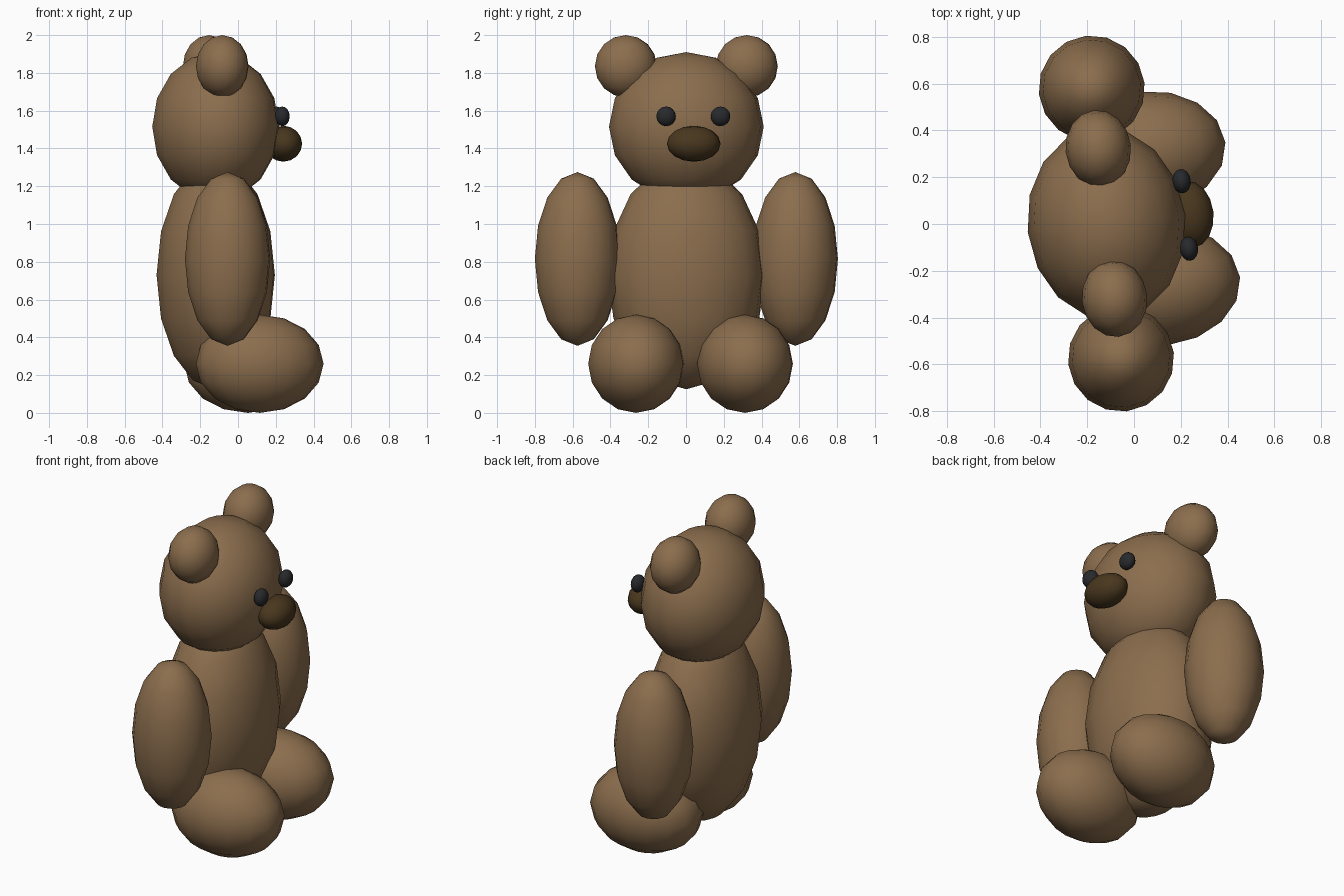
import bpy
import math
from mathutils import Matrix

cube = bpy.data.objects.get("Cube")
if cube:
    bpy.data.objects.remove(cube, do_unlink=True)


def make_material(name, color):
    mat = bpy.data.materials.new(name)
    mat.use_nodes = True
    mat.diffuse_color = (*color, 1)
    mat.node_tree.nodes["Principled BSDF"].inputs["Base Color"].default_value = (*color, 1)
    return mat


fur = make_material("brown fur", (0.26, 0.155, 0.075))
nose_brown = make_material("dark brown nose", (0.066, 0.038, 0.013))
eye_black = make_material("black eyes", (0.021, 0.022, 0.025))

# The whole bear sits turned slightly: local x is forward, local y is its left
placement = Matrix.Translation((-0.118, 0.002, 0)) @ Matrix.Rotation(math.radians(6.2), 4, "Z")


def ellipsoid(name, center, radii, mat):
    bpy.ops.mesh.primitive_uv_sphere_add(segments=16, ring_count=8, radius=1)
    obj = bpy.context.object
    obj.name = name
    obj.data.name = name
    obj.data.transform(Matrix.Diagonal((*radii, 1)))
    obj.matrix_world = placement @ Matrix.Translation(center)
    obj.data.materials.append(mat)
    bpy.ops.object.shade_smooth()
    return obj


def pair(name, center, radii, mat):
    x, y, z = center
    ellipsoid("left_" + name, (x, y, z), radii, mat)
    ellipsoid("right_" + name, (x, -y, z), radii, mat)


# Torso, head and muzzle
ellipsoid("body", (0, 0, 0.73), (0.315, 0.42, 0.605), fur)
ellipsoid("head", (0, 0, 1.515), (0.338, 0.412, 0.395), fur)
ellipsoid("nose", (0.36, 0, 1.425), (0.1, 0.143, 0.095), nose_brown)

# Mirrored parts
pair("ear", (0, 0.322, 1.835), (0.14, 0.165, 0.165), fur)
pair("arm", (0, 0.58, 0.815), (0.227, 0.227, 0.46), fur)
pair("leg", (0.203, 0.29, 0.26), (0.34, 0.255, 0.26), fur)
pair("eye", (0.339, 0.145, 1.57), (0.039, 0.052, 0.052), eye_black)
